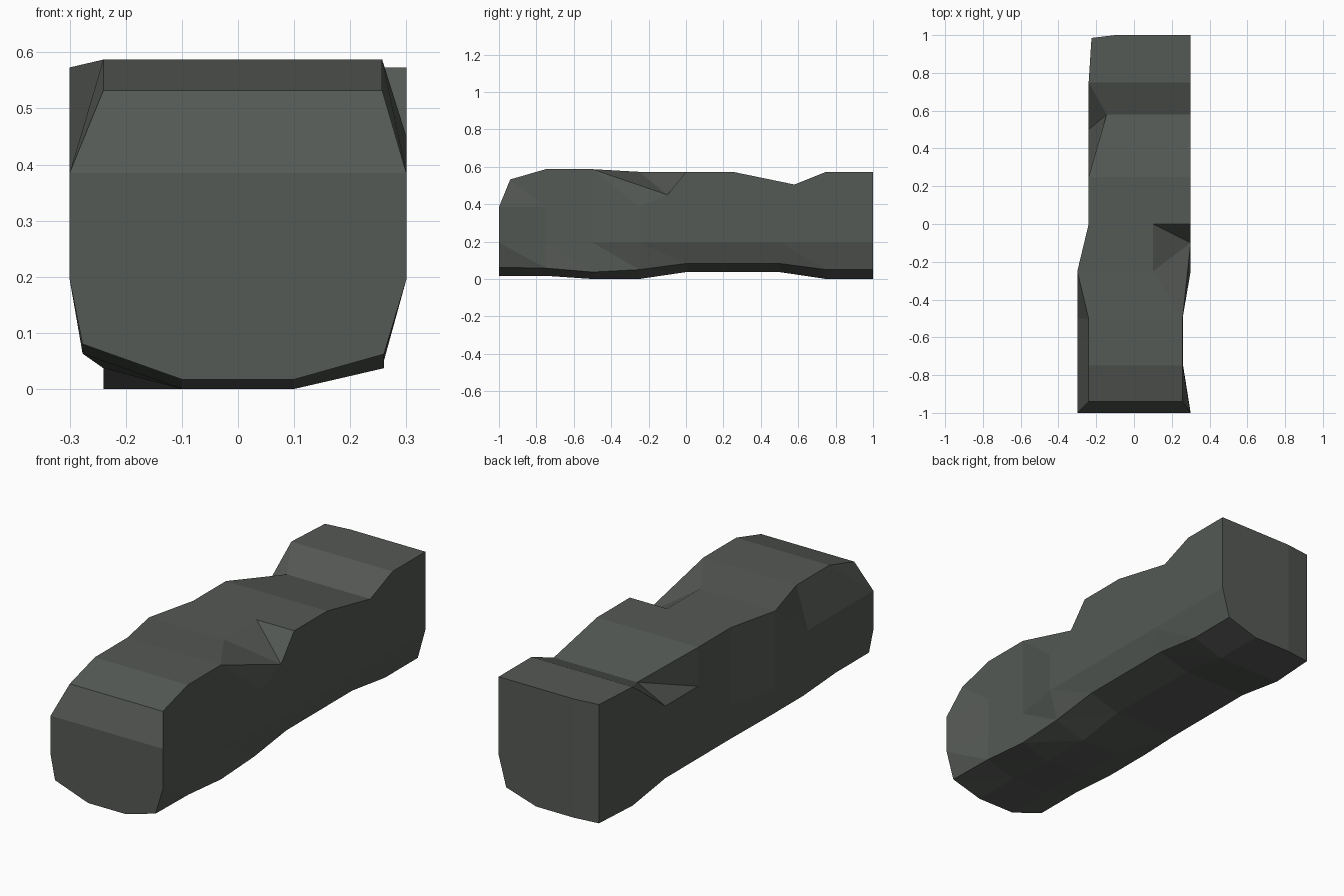
import bpy
import bmesh

if "Cube" in bpy.data.objects:
    bpy.data.objects.remove(bpy.data.objects["Cube"])

# Material
stone = bpy.data.materials.new("dark grey stone")
stone.use_nodes = True
COLOUR = (0.09, 0.1, 0.09, 1)
stone.diffuse_color = COLOUR
stone.node_tree.nodes["Principled BSDF"].inputs["Base Color"].default_value = COLOUR

# Cross-sections along the block:
# y, top z, bottom z, left x, right x, top left x, top right x, left chine (x, z), right chine z
SECTIONS = [
    (-1, .532, .017, -.3, .3, -.24, .257, -.277, .08, .062),
    (-.75, .587, .017, -.3, .257, -.24, .257, -.277, .08, .058),
    (-.5, .587, 0, -.3, .257, -.24, .257, -.277, .063, .037),
    (-.25, .573, 0, -.3, .3, -.3, .3, -.277, .063, .05),
    (0, .573, .037, -.24, .3, -.24, .3, -.24, .037, .083),
    (.25, .573, .037, -.24, .3, -.24, .3, -.24, .037, .083),
    (.5, .505, .037, -.24, .3, -.145, .3, -.24, .037, .083),
    (.75, .573, 0, -.24, .3, -.24, .3, -.24, 0, .05),
    (1, .573, 0, -.225, .3, -.225, .3, -.225, 0, .05),
]
INNER, UPPER, LOWER = .1, .385, .195
TOP_Y = {-1: -.94, .5: .58}      # leaning front edge and sunken crease

bm = bmesh.new()
rings = []
for y, top, bottom, left, right, top_l, top_r, chine_l, chine_lz, chine_rz in SECTIONS:
    ty = TOP_Y.get(y, y)
    ly = .985 if y == 1 else y    # chamfered back left corner
    tly = ly if y == 1 else ty
    points = [
        (top_l, tly, top), (-INNER, ty, top), (INNER, ty, top), (top_r, ty, top),
        (right, y, UPPER), (right, y, LOWER), (.26, y, chine_rz),
        (INNER, y, bottom), (-INNER, y, bottom),
        (chine_l, ly, chine_lz), (left, ly, LOWER), (left, ly, UPPER),
    ]
    rings.append([bm.verts.new(p) for p in points])

# Chipped notch in the top right edge
rings[3][3].co = (.3, -.1, .45)

# Skin between sections, with the creases that run the other way at the notch
FLIPPED = {(2, 2), (3, 2)}
count = len(rings[0])
for s in range(len(rings) - 1):
    for c in range(count):
        n = (c + 1) % count
        a, b, d, e = rings[s][c], rings[s + 1][c], rings[s + 1][n], rings[s][n]
        if (s, c) in FLIPPED:
            bm.faces.new((a, b, e))
            bm.faces.new((b, d, e))
        else:
            bm.faces.new((a, b, d))
            bm.faces.new((a, d, e))

# Front and back ends
front, back = rings[0], rings[-1]
bm.faces.new(front[4:])
bm.faces.new(front[:5] + front[11:])
bm.faces.new(back[1:9])
bm.faces.new(back[:2] + back[8:])
bmesh.ops.recalc_face_normals(bm, faces=bm.faces)

mesh = bpy.data.meshes.new("stone_block")
bm.to_mesh(mesh)
bm.free()
mesh.materials.append(stone)
block = bpy.data.objects.new("stone_block", mesh)
bpy.context.collection.objects.link(block)
